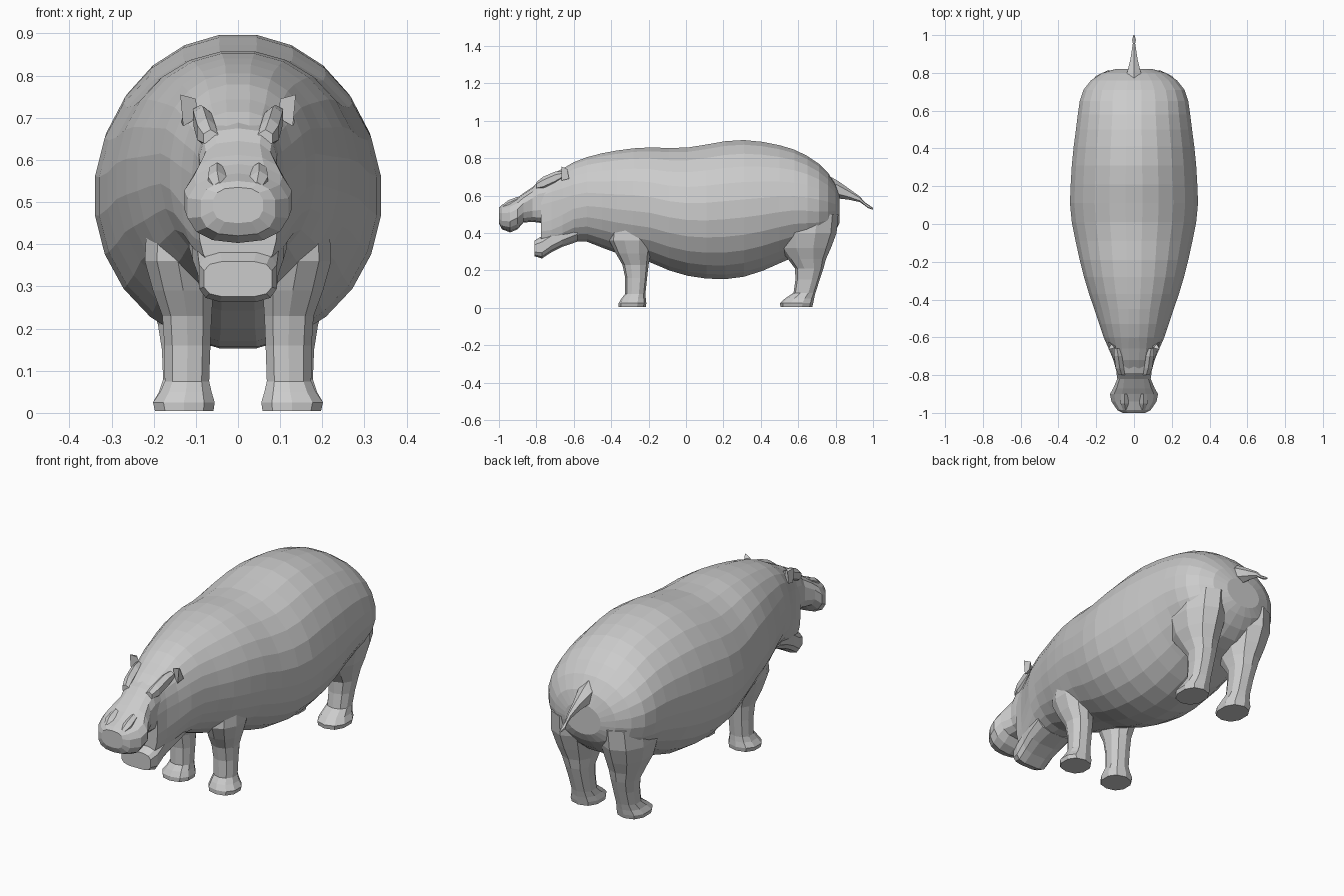
import bpy, math
from math import cos, sin, pi


def loft(name, rings, axis="Y", sides=16, mirror=False):
    """Skin rounded rings: (position, x min, x max, other min, other max, squareness)."""
    verts, faces = [], []
    for t, x0, x1, o0, o1, p in rings:
        for i in range(sides):
            a = 2 * pi * (i + 0.5) / sides
            c, s = cos(a), sin(a)
            x = (x0 + x1) / 2 + (x1 - x0) / 2 * math.copysign(abs(c) ** (2 / p), c)
            o = (o0 + o1) / 2 + (o1 - o0) / 2 * math.copysign(abs(s) ** (2 / p), s)
            verts.append((x, t, o) if axis == "Y" else (x, o, t))
    for r in range(len(rings) - 1):
        for i in range(sides):
            j = (i + 1) % sides
            a, b = r * sides, (r + 1) * sides
            faces.append((a + i, a + j, b + j, b + i))
    faces.append(tuple(range(sides)))
    faces.append(tuple(range((len(rings) - 1) * sides, len(rings) * sides)))
    return add(name, verts, faces, mirror)


def add(name, verts, faces, mirror=False):
    me = bpy.data.meshes.new(name)
    me.from_pydata(verts, [], faces)
    ob = bpy.data.objects.new(name, me)
    bpy.context.collection.objects.link(ob)
    bpy.context.view_layer.objects.active = ob
    bpy.ops.object.mode_set(mode="EDIT")
    bpy.ops.mesh.select_all(action="SELECT")
    bpy.ops.mesh.normals_make_consistent(inside=False)
    bpy.ops.object.mode_set(mode="OBJECT")
    if mirror:
        ob.modifiers.new("mirror", "MIRROR")
    return ob


def sym(rows):
    return [(y, -w, w, lo, hi, p) for y, w, lo, hi, p in rows]


# Barrel body running into neck and head: y, half width, bottom, top, squareness
loft("body", sym([
    (-0.775, 0.095, 0.33, 0.675, 3.2), (-0.72, 0.11, 0.32, 0.715, 2.9),
    (-0.66, 0.135, 0.335, 0.745, 2.6), (-0.6, 0.162, 0.353, 0.78, 2.3),
    (-0.53, 0.185, 0.352, 0.807, 2.2), (-0.45, 0.212, 0.32, 0.828, 2.1),
    (-0.37, 0.24, 0.29, 0.843, 2.1), (-0.28, 0.267, 0.265, 0.855, 2.1),
    (-0.19, 0.29, 0.24, 0.86, 2.05), (-0.09, 0.312, 0.197, 0.857, 2),
    (0.01, 0.332, 0.168, 0.86, 2), (0.11, 0.342, 0.153, 0.876, 2),
    (0.21, 0.338, 0.15, 0.894, 2), (0.31, 0.332, 0.163, 0.9, 2),
    (0.41, 0.322, 0.195, 0.89, 2), (0.5, 0.31, 0.235, 0.872, 2),
    (0.58, 0.3, 0.27, 0.848, 2), (0.65, 0.29, 0.295, 0.813, 2.05),
    (0.71, 0.27, 0.32, 0.772, 2.1), (0.76, 0.23, 0.36, 0.722, 2.1),
    (0.8, 0.17, 0.41, 0.66, 2.1), (0.82, 0.1, 0.45, 0.6, 2)]), sides=24)

# Upper snout with wide drooping lips
loft("snout", sym([
    (-1.0, 0.06, 0.45, 0.535, 2.6), (-0.985, 0.09, 0.42, 0.55, 2.6),
    (-0.94, 0.122, 0.403, 0.568, 2.4), (-0.9, 0.13, 0.42, 0.59, 2.3),
    (-0.87, 0.112, 0.455, 0.612, 2.5), (-0.82, 0.09, 0.46, 0.645, 3),
    (-0.79, 0.094, 0.455, 0.675, 3.2), (-0.7, 0.1, 0.45, 0.71, 3)]), sides=14)

# Lower jaw
loft("lower_jaw", sym([
    (-0.81, 0.082, 0.275, 0.36, 3.5), (-0.77, 0.094, 0.262, 0.385, 3.5),
    (-0.72, 0.098, 0.295, 0.42, 3.2), (-0.66, 0.11, 0.325, 0.45, 3),
    (-0.58, 0.12, 0.352, 0.48, 2.5)]), sides=12)

# Front legs: z, x range, y range, squareness
loft("front_leg", [
    (0.005, 0.055, 0.2, -0.36, -0.215, 2.3), (0.025, 0.052, 0.205, -0.36, -0.212, 2.3),
    (0.05, 0.06, 0.187, -0.345, -0.215, 2.3), (0.075, 0.066, 0.176, -0.325, -0.217, 2.3),
    (0.16, 0.063, 0.177, -0.325, -0.208, 2.3), (0.23, 0.06, 0.182, -0.34, -0.2, 2.3),
    (0.29, 0.055, 0.205, -0.375, -0.19, 2.2), (0.36, 0.06, 0.225, -0.41, -0.17, 2.1),
    (0.45, 0.07, 0.22, -0.4, -0.17, 2)], axis="Z", sides=10, mirror=True)

# Hind legs widening into thighs
loft("hind_leg", [
    (0.005, 0.055, 0.2, 0.505, 0.675, 2.3), (0.025, 0.052, 0.205, 0.502, 0.68, 2.3),
    (0.05, 0.06, 0.19, 0.53, 0.685, 2.3), (0.08, 0.067, 0.18, 0.575, 0.692, 2.3),
    (0.15, 0.065, 0.183, 0.585, 0.715, 2.3), (0.21, 0.06, 0.193, 0.583, 0.735, 2.2),
    (0.26, 0.05, 0.21, 0.545, 0.748, 2.2), (0.32, 0.035, 0.235, 0.495, 0.775, 2.1),
    (0.4, 0.02, 0.255, 0.47, 0.805, 2.1), (0.5, 0.02, 0.25, 0.48, 0.815, 2)],
    axis="Z", sides=10, mirror=True)

# Tapered tail
loft("tail", sym([
    (0.74, 0.055, 0.58, 0.72, 2), (0.81, 0.04, 0.585, 0.68, 2),
    (0.87, 0.022, 0.578, 0.638, 2), (0.93, 0.012, 0.565, 0.595, 2),
    (0.955, 0.007, 0.547, 0.565, 2), (0.975, 0.012, 0.532, 0.552, 2),
    (1.0, 0.004, 0.524, 0.534, 2)]), sides=6)

# Small pointed ears
add("ear", [(0.095, -0.645, 0.70), (0.135, -0.625, 0.69), (0.13, -0.665, 0.68),
            (0.10, -0.655, 0.745), (0.137, -0.665, 0.755), (0.12, -0.635, 0.742)],
    [(0, 2, 1), (3, 4, 5), (0, 3, 4, 2), (2, 4, 5, 1), (1, 5, 3, 0)], mirror=True)

# Eye ridges and nostril bumps
loft("eye_ridge", [(-0.80, 0.045, 0.085, 0.63, 0.672, 2), (-0.765, 0.05, 0.1, 0.63, 0.7, 2),
                   (-0.7, 0.06, 0.108, 0.66, 0.728, 2), (-0.66, 0.07, 0.11, 0.69, 0.73, 2)],
     sides=6, mirror=True)
loft("nostril", [(-0.985, 0.03, 0.06, 0.51, 0.548, 2), (-0.95, 0.025, 0.075, 0.52, 0.575, 2),
                 (-0.9, 0.03, 0.07, 0.55, 0.594, 2)], sides=6, mirror=True)
